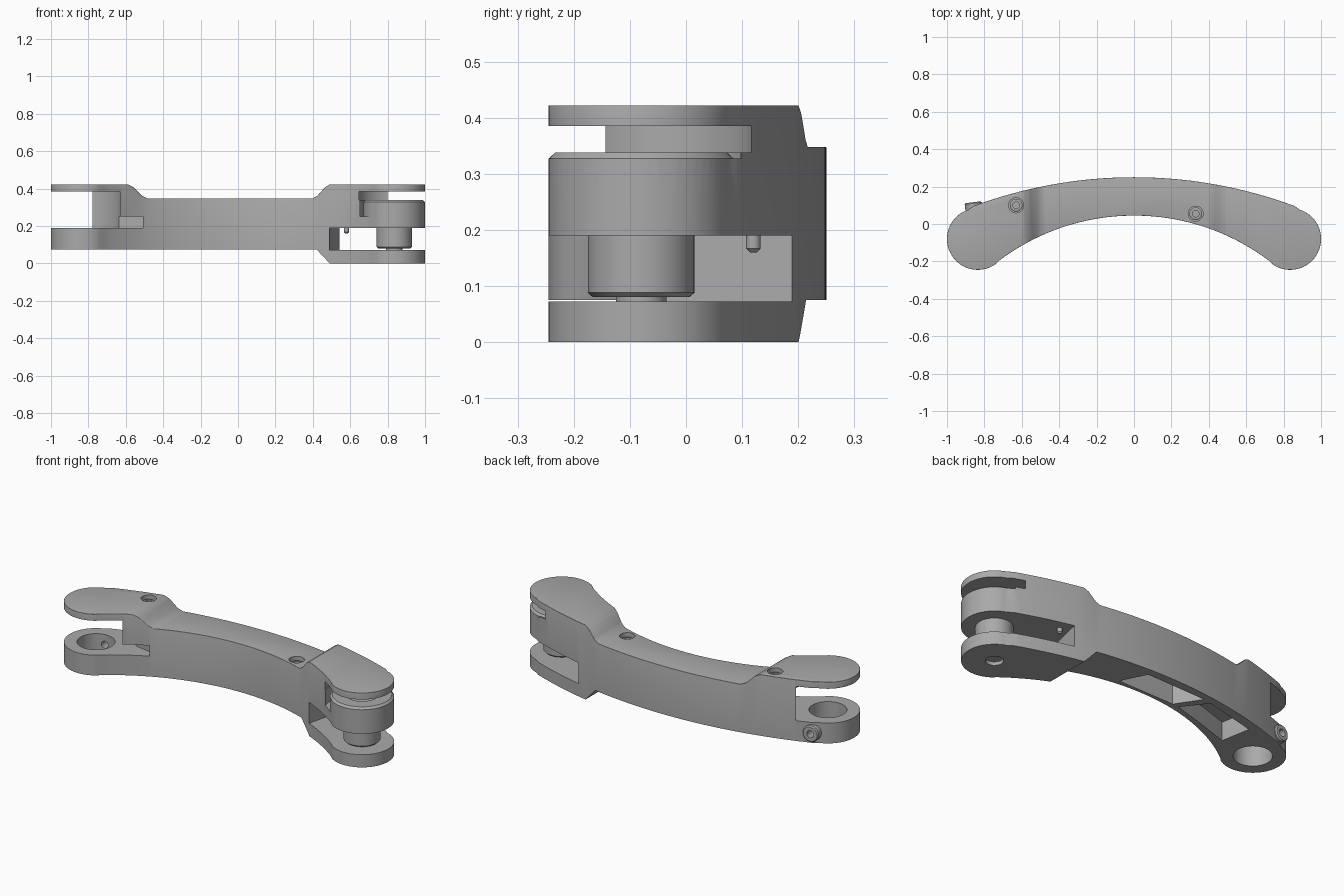
import bpy, bmesh, math
from mathutils import Vector

cube = bpy.data.objects.get("Cube")
if cube:
    bpy.data.objects.remove(cube)

grey = bpy.data.materials.new("satin_grey")
grey.use_nodes = True
grey.diffuse_color = (0.4, 0.4, 0.4, 1)
grey.node_tree.nodes["Principled BSDF"].inputs["Base Color"].default_value = (0.4, 0.4, 0.4, 1)

PX, PY, R = 0.835, -0.08, 0.165     # pivot centre and end radius


def make(name, bm):
    bmesh.ops.recalc_face_normals(bm, faces=bm.faces)
    mesh = bpy.data.meshes.new(name)
    bm.to_mesh(mesh)
    bm.free()
    mesh.materials.append(grey)
    ob = bpy.data.objects.new(name, mesh)
    bpy.context.collection.objects.link(ob)
    return ob


def prism(name, pts, lo, hi, axis="z"):
    """Extrude a 2D outline along z, or an (x, z) outline along y."""
    bm = bmesh.new()
    place = (lambda a, b, c: (a, b, c)) if axis == "z" else (lambda a, b, c: (a, c, b))
    face = bm.faces.new([bm.verts.new(place(a, b, lo)) for a, b in pts])
    top = bmesh.ops.extrude_face_region(bm, geom=[face])["geom"]
    move = Vector(place(0, 0, hi - lo))
    bmesh.ops.translate(bm, vec=move, verts=[v for v in top if isinstance(v, bmesh.types.BMVert)])
    return make(name, bm)


def lathe(name, profile, centre, axis=(0, 0, 1), n=48):
    """Closed solid of revolution from (radius, height) pairs."""
    bm = bmesh.new()
    turn = Vector((0, 0, 1)).rotation_difference(Vector(axis))
    rings = [[bm.verts.new(Vector(centre) + turn @ Vector((r * math.cos(k * math.tau / n),
              r * math.sin(k * math.tau / n), h))) for k in range(n)] for r, h in profile]
    for a, b in zip(rings, rings[1:]):
        for k in range(n):
            bm.faces.new((a[k], a[k - 1], b[k - 1], b[k]))
    bm.faces.new(rings[0])
    bm.faces.new(rings[-1])
    return make(name, bm)


def cylinder(name, x, y, r, lo, hi):
    return lathe(name, [(r, lo), (r, hi)], (x, y, 0))


def combine(ob, other, operation="DIFFERENCE"):
    mod = ob.modifiers.new("cut", "BOOLEAN")
    mod.operation, mod.object, mod.solver = operation, other, "EXACT"
    bpy.context.view_layer.update()
    done = bpy.data.meshes.new_from_object(ob.evaluated_get(bpy.context.evaluated_depsgraph_get()))
    ob.modifiers.clear()
    ob.data = done
    bpy.data.objects.remove(other)


def arc(cx, cy, r, a0, a1, n):
    return [(cx + r * math.cos(math.radians(a0 + (a1 - a0) * k / n)),
             cy + r * math.sin(math.radians(a0 + (a1 - a0) * k / n))) for k in range(n + 1)]


def outer(x):
    return 0.25 - 2.47 + math.sqrt(2.47 ** 2 - x * x)


def inner(x):
    return 0.045 - 1.2 + math.sqrt(1.2 ** 2 - x * x)


# Curved arm: plan outline intersected with the stepped side profile
N = 40
outline = [(x, outer(x)) for x in [0.86 - 1.72 * k / N for k in range(N + 1)]]
outline += arc(-PX, PY, R, 108, 304, 32)
outline += [(x, inner(x)) for x in [-0.72 + 1.44 * k / N for k in range(N + 1)]]
outline += arc(PX, PY, R, 236, 432, 32)
arm = prism("curved_arm", outline, -0.1, 0.6)
side = [(-1.1, 0.075), (0.42, 0.075), (0.49, 0), (1.1, 0), (1.1, 0.422), (0.49, 0.422),
        (0.465, 0.407), (0.425, 0.362), (0.4, 0.348), (-0.485, 0.348), (-0.515, 0.362),
        (-0.56, 0.407), (-0.59, 0.422), (-1.1, 0.422)]
combine(arm, prism("side_profile", side, -1, 1, "y"), "INTERSECT")

# Soft rim around the upper surface
bm = bmesh.new()
bm.from_mesh(arm.data)
bm.normal_update()
rim = [e for e in bm.edges if len(e.link_faces) == 2
       and max(f.normal.z for f in e.link_faces) > 0.5
       and min(abs(f.normal.z) for f in e.link_faces) < 0.2]
bmesh.ops.bevel(bm, geom=rim, offset=0.013, segments=3, profile=0.5, affect="EDGES", clamp_overlap=True)
bm.to_mesh(arm.data)
bm.free()

# Clearance at the right-hand fork: round upper gap, lower gap, curved slit beside the hub
combine(arm, cylinder("gap", PX, PY, 0.2, 0.338, 0.385))
lower_gap = [(0.46, -0.2), (0.49, -0.05), (0.545, 0.195), (0.56, 0.4), (1.1, 0.4), (1.1, -0.4)]
combine(arm, prism("gap", lower_gap, 0.072, 0.19))
slit = arc(PX, PY, 0.195, 100, 240, 20) + arc(PX, PY, R, 240, 100, 20)
combine(arm, prism("gap", slit, 0.25, 0.36))

# Clearance at the left-hand fork, with the wedge notch beside it
combine(arm, cylinder("gap", -PX, PY, 0.212, 0.19, 0.385))
notch = [(-0.5, -0.03), (-0.66, 0.0), (-0.8, -0.05), (-0.8, -0.3), (-0.56, -0.3)]
combine(arm, prism("notch", notch, 0.19, 0.25))
combine(arm, cylinder("bore", -PX, PY, 0.098, 0, 0.25))

# Lightening pockets in the underside
pockets = [[(0.15, 0.065), (0.08, 0.205), (-0.29, 0.195), (-0.2, 0.06)],
           [(-0.24, 0.055), (-0.34, 0.185), (-0.65, 0.11), (-0.62, -0.06), (-0.45, -0.005)]]
for p in pockets:
    combine(arm, prism("pocket", p, 0, 0.18 if p[0][0] < 0 else 0.3))

# Countersunk screw holes in the upper surface
for x, y, z in ((-0.63, 0.1, 0.422), (0.33, 0.055, 0.348)):
    combine(arm, lathe("screw_hole", [(0.018, -0.09), (0.018, -0.035), (0.04, -0.035), (0.04, 0.05)], (x, y, z)))
    lathe("screw_head", [(0.034, -0.05), (0.034, -0.022), (0.028, -0.018), (0.018, -0.018),
                         (0.018, -0.034)], (x, y, z), n=24)

# Recesses in the hub top and below the pin
combine(arm, cylinder("recess", PX, PY, 0.085, 0.31, 0.36))
combine(arm, cylinder("recess", PX, PY, 0.045, -0.1, 0.02))

# Set-screw boss on the outer wall of the bored end, with a hole through to the bore
out = Vector((-0.13, 1, 0)).normalized()
seat = Vector((-PX, PY, 0.132))
boss = lathe("set_screw_boss", [(0.046, 0.14), (0.046, 0.192), (0.04, 0.198)], seat, out, 32)
for ob, hi in ((arm, 0.3), (boss, 0.3)):
    combine(ob, lathe("screw_bore", [(0.02, 0.05), (0.02, hi)], seat, out, 24))

# Pivot pin with a chamfered foot and thin washer
pin = lathe("pivot_pin", [(0.045, 0.07), (0.045, 0.08), (0.086, 0.08), (0.095, 0.088), (0.095, 0.192)],
            (PX, PY, 0))
# Small screw tip in the lower gap
tip = lathe("screw_tip", [(0.006, 0.16), (0.013, 0.167), (0.013, 0.195)], (0.58, 0.12, 0), n=20)

# Chamfer on the hub's top edge
ring = lathe("hub_edge", [(0.18, 0.327), (0.18, 0.36), (0.153, 0.36), (0.153, 0.338), (R, 0.327)],
             (PX, PY, 0), n=64)
bm = bmesh.new()
bm.from_mesh(ring.data)
bmesh.ops.delete(bm, geom=[f for f in bm.faces if len(f.verts) > 4], context="FACES_ONLY")
loops = [[v for v in bm.verts if abs(v.co.z - 0.327) < 1e-4 and (abs((v.co.xy - Vector((PX, PY))).length - r) < 1e-3)]
         for r in (R, 0.18)]
for k in range(64):
    a, b = loops[0][k - 1], loops[0][k]
    c, d = loops[1][k], loops[1][k - 1]
    bm.faces.new((a, b, c, d))
bmesh.ops.recalc_face_normals(bm, faces=bm.faces)
bm.to_mesh(ring.data)
bm.free()
combine(arm, ring)

# Smooth curved walls, crisp corners
for ob in bpy.context.scene.objects:
    if ob.type == "MESH":
        bpy.ops.object.select_all(action="DESELECT")
        ob.select_set(True)
        bpy.context.view_layer.objects.active = ob
        bpy.ops.object.shade_smooth_by_angle(angle=math.radians(25))
